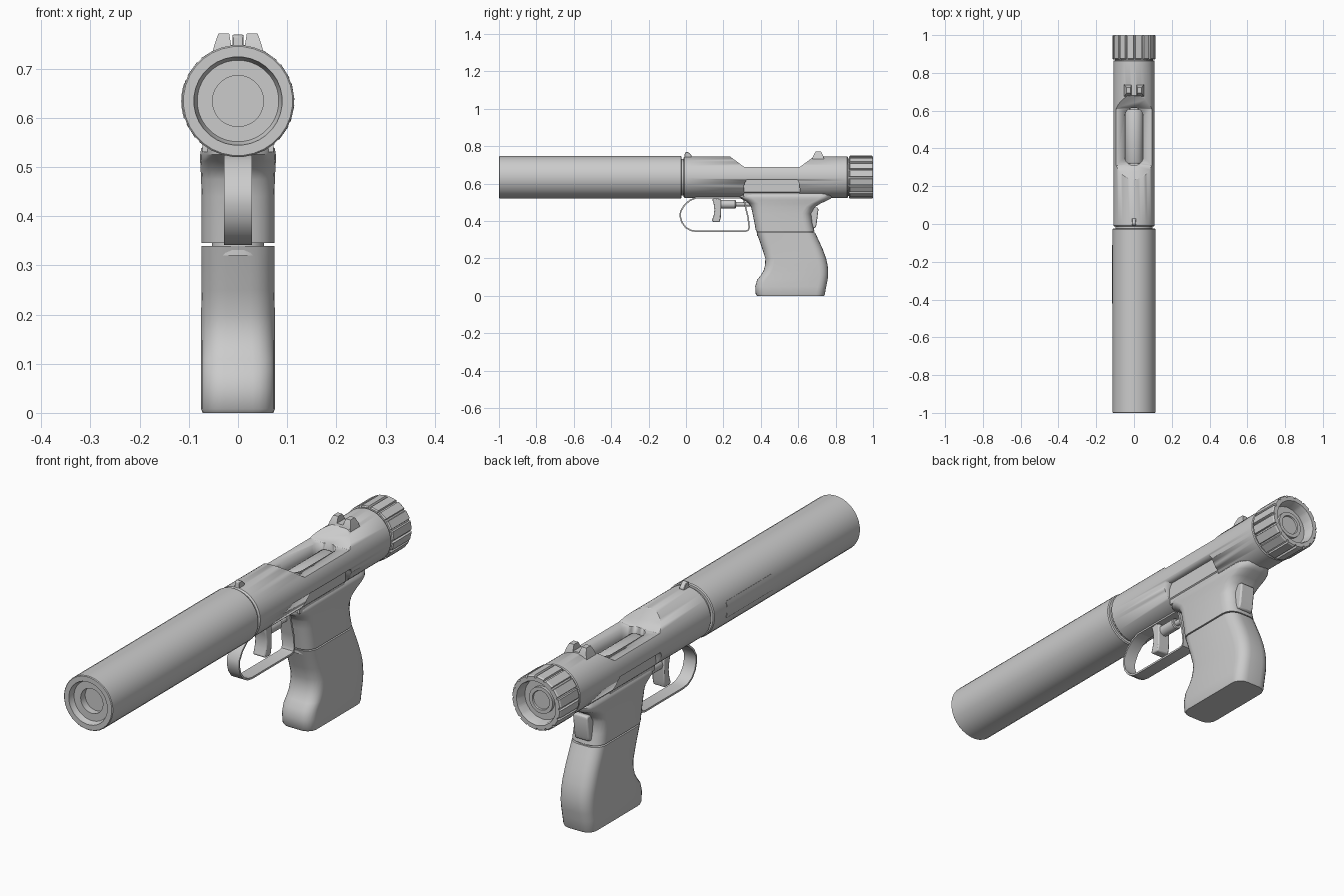
import bpy, bmesh, math
from mathutils import Vector

if "Cube" in bpy.data.objects:
    bpy.data.objects.remove(bpy.data.objects["Cube"])

AXIS = 0.634  # height of the tube axis


def finish(name, bm, smooth=30):
    bmesh.ops.recalc_face_normals(bm, faces=bm.faces[:])
    me = bpy.data.meshes.new(name)
    bm.to_mesh(me)
    bm.free()
    ob = bpy.data.objects.new(name, me)
    bpy.context.scene.collection.objects.link(ob)
    if smooth:
        bpy.ops.object.select_all(action='DESELECT')
        ob.select_set(True)
        bpy.context.view_layer.objects.active = ob
        bpy.ops.object.shade_smooth_by_angle(angle=math.radians(smooth))
    return ob


def loft(name, rings, smooth=30):
    """Skin a stack of equal-length point rings and cap both ends."""
    bm = bmesh.new()
    vs = [[bm.verts.new(p) for p in ring] for ring in rings]
    n = len(vs[0])
    for a, b in zip(vs, vs[1:]):
        for i in range(n):
            j = (i + 1) % n
            bm.faces.new((a[i], a[j], b[j], b[i]))
    bm.faces.new(vs[0][::-1])
    bm.faces.new(vs[-1])
    return finish(name, bm, smooth)


def circle(y, r, n=32, z=AXIS):
    return [(r * math.sin(2 * math.pi * (i + .5) / n), y,
             z + r * math.cos(2 * math.pi * (i + .5) / n)) for i in range(n)]


def lathe(name, profile, n=32, z=AXIS):
    return loft(name, [circle(y, r, n, z) for y, r in profile])


def prism(name, pts, hw, x=0, smooth=30):
    """Side profile (y, z) extruded across x."""
    return loft(name, [[(x + s * hw, y, z) for y, z in pts] for s in (-1, 1)], smooth)


def round_rect(z, y0, y1, hw, r, seg=5):
    ring = []
    for k, (sx, sy) in enumerate(((1, 1), (-1, 1), (-1, -1), (1, -1))):
        cx, cy = sx * (hw - r), (y1 - r if sy > 0 else y0 + r)
        for i in range(seg + 1):
            a = math.pi / 2 * (k + i / seg)
            ring.append((cx + r * math.cos(a), cy + r * math.sin(a), z))
    return ring


def bevel(ob, width, seg=2):
    m = ob.modifiers.new("bevel", 'BEVEL')
    m.width, m.segments, m.limit_method = width, seg, 'ANGLE'
    return ob


def cut(ob, cutter):
    m = ob.modifiers.new("cut", 'BOOLEAN')
    m.operation, m.solver, m.object = 'DIFFERENCE', 'EXACT', cutter
    cutter.hide_render = True
    cutter.hide_viewport = True


# Front tube with stepped muzzle recess
lathe("front_tube", [(-0.945, .052), (-0.975, .052), (-0.975, .083), (-0.988, .088),
                     (-1.0, .090), (-1.0, .111), (-0.997, .114), (-0.028, .114),
                     (-0.024, .110), (-0.024, .06)])
lathe("tube_neck", [(-0.04, .099), (0.0, .099)])

# Curved plate on the left of the front tube
plate = []
for y in (-0.42, -0.11):
    arc = [math.radians(-18 + 6 * i) for i in range(7)]
    plate.append([(-r * math.cos(a), y, AXIS + r * math.sin(a))
                  for r, seq in ((.1155, arc), (.108, arc[::-1])) for a in seq])
loft("side_plate", plate)

# Receiver with scooped top, ejection slot and flat sides
receiver = lathe("receiver", [(-0.014, .104), (-0.008, .110), (0.862, .110), (0.866, .107)], 48)
cut(receiver, prism("scoop_cutter", [(0.20, .77), (0.235, .745), (0.31, .69), (0.61, .69),
                                     (0.685, .745), (0.72, .77), (0.5, .85)], .3))
cut(receiver, loft("slot_cutter", [round_rect(z, .31, .615, .05, .049) for z in (.645, .8)]))
for s, side in ((-1, "left"), (1, "right")):
    cut(receiver, prism(side + "_flat_cutter", [(0.305, .50), (0.312, .60), (0.325, .62),
                                                (0.595, .62), (0.607, .60), (0.612, .50)],
                        .06, s * .136))
lathe("bolt", [(0.32, .045), (0.33, .05), (0.595, .05), (0.605, .045)], 24, .622)

# Knurled rear knob with recessed end
TEETH = 16


def gear(y, ro, ri):
    ring = []
    for i in range(TEETH):
        for f, r in ((0, ri), (.14, ri), (.2, ro), (.94, ro)):
            a = 2 * math.pi * (i + f) / TEETH
            ring.append((r * math.sin(a), y, AXIS + r * math.cos(a)))
    return ring


lathe("knob_collar", [(0.85, .1), (0.88, .1)])
loft("rear_knob", [gear(y, a, b) for y, a, b in (
    (.872, .110, .105), (.876, .115, .107), (.994, .115, .107), (1.0, .111, .105),
    (1.0, .092, .092), (.99, .088, .088), (.955, .084, .084))], 25)
lathe("knob_hub", [(0.94, .055), (0.968, .055), (0.968, .04), (0.962, .038)])

# Sights
bevel(prism("front_sight", [(-0.01, .73), (-0.006, .765), (0.005, .77), (0.015, .765),
                            (0.03, .75), (0.03, .73)], .011), .002, 1)
prism("rear_sight_base", [(0.672, .725), (0.68, .748), (0.73, .748), (0.738, .725)], .045)
for s in (-1, 1):
    rings = []
    for z, y0, y1, x0, x1 in ((.72, .672, .74, .014, .055), (.748, .68, .734, .014, .048),
                              (.771, .693, .722, .018, .040)):
        rings.append([(s * x, y, z) for x, y in ((x0, y0), (x1, y0), (x1, y1), (x0, y1))])
    loft("rear_sight_post_" + ("left" if s < 0 else "right"), rings)

# Grip: upper frame and lower handle, as stacks of (z, front y, back y, half width, corner)
UPPER = [(.345, .374, .687, .074, .05), (.39, .366, .676, .074, .05),
         (.44, .356, .670, .074, .05), (.475, .348, .690, .075, .052),
         (.495, .335, .722, .076, .055), (.512, .308, .760, .077, .06),
         (.525, .284, .782, .077, .066), (.537, .280, .787, .075, .068),
         (.548, .300, .775, .066, .062)]
LOWER = [(0, .38, .738, .072, .042), (.008, .373, .742, .075, .045),
         (.05, .370, .750, .075, .045), (.085, .380, .757, .075, .045),
         (.11, .400, .760, .075, .046), (.135, .415, .760, .075, .047),
         (.165, .423, .757, .075, .048), (.20, .424, .749, .075, .05),
         (.25, .408, .731, .074, .05), (.30, .391, .708, .074, .05),
         (.339, .377, .690, .074, .05)]
loft("upper_grip", [round_rect(*s) for s in UPPER], 40)
loft("lower_grip", [round_rect(*s) for s in LOWER], 40)
loft("grip_core", [round_rect(z, .38, .683, .053, .04) for z in (.32, .36)])
# Block filling the space between grip and receiver flats
prism("frame_block", [(0.308, .53), (0.312, .60), (0.6, .60), (0.61, .53)], .072)

# Backstrap catch
bevel(prism("grip_catch", [(.65, .365), (.692, .362), (.698, .38), (.708, .46),
                           (.705, .473), (.65, .475)], .034), .006)

# Trigger guard: a flat band following a side path
path = [(.10, .527), (.055, .524), (.02, .51), (-.01, .483), (-.029, .45), (-.031, .425),
        (-.022, .393), (-.002, .366), (.025, .350), (.055, .345), (.315, .345),
        (.332, .350), (.338, .365), (.332, .42), (.312, .50), (.305, .535)]
pts = [Vector(p) for p in path]
outer, inner = [], []
for i, p in enumerate(pts):
    d = (pts[min(i + 1, len(pts) - 1)] - pts[max(i - 1, 0)]).normalized()
    nrm = Vector((-d.y, d.x)) * .004
    outer.append(p + nrm)
    inner.append(p - nrm)
bm = bmesh.new()
rows = [[bm.verts.new((x, q.x, q.y)) for x, q in ((-.028, o), (.028, o), (.028, n), (-.028, n))]
        for o, n in zip(outer, inner)]
for a, b in zip(rows, rows[1:]):
    for i in range(4):
        bm.faces.new((a[i], a[(i + 1) % 4], b[(i + 1) % 4], b[i]))
bm.faces.new(rows[0])
bm.faces.new(rows[-1])
finish("trigger_guard", bm)
prism("guard_mount", [(.06, .521), (.06, .545), (.32, .545), (.32, .521)], .028)

# Trigger and its plunger
bevel(prism("trigger", [(.14, .518), (.148, .49), (.152, .46), (.148, .43), (.138, .40),
                        (.148, .394), (.18, .394), (.186, .42), (.188, .515), (.165, .522)],
            .028), .005)
lathe("trigger_plunger", [(.18, .023), (.262, .023), (.266, .020), (.266, .012),
                          (.36, .012)], 24, .490)
